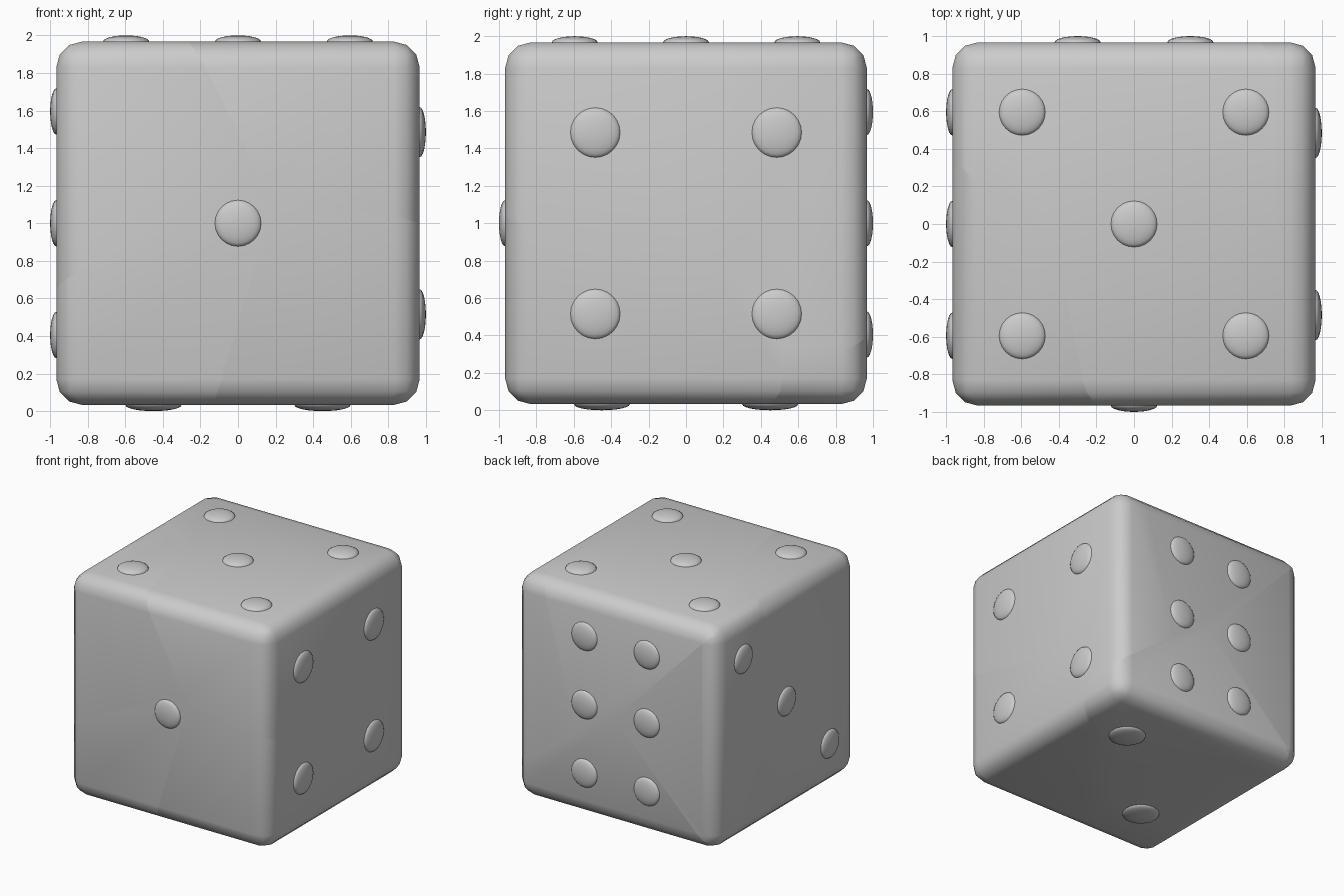
import bpy, bmesh
from math import radians
from mathutils import Vector, Matrix

if "Cube" in bpy.data.objects:
    bpy.data.objects.remove(bpy.data.objects["Cube"])

HALF, BEVEL, CENTRE = 0.967, 0.137, Vector((0, 0, 1.0))
PIP_DEPTH = 0.033


def finish(bm, name):
    bmesh.ops.recalc_face_normals(bm, faces=bm.faces)
    mesh = bpy.data.meshes.new(name)
    bm.to_mesh(mesh)
    bm.free()
    obj = bpy.data.objects.new(name, mesh)
    bpy.context.collection.objects.link(obj)
    bpy.ops.object.select_all(action='DESELECT')
    obj.select_set(True)
    bpy.context.view_layer.objects.active = obj
    bpy.ops.object.shade_smooth_by_angle(angle=radians(35))
    return obj


# rounded cube that the shards are cut from
body = bmesh.new()
bmesh.ops.create_cube(body, size=2 * HALF, matrix=Matrix.Translation(CENTRE))
bmesh.ops.bevel(body, geom=list(body.edges), offset=BEVEL, segments=3,
                profile=0.5, affect='EDGES')

# one seed point per shard: each shard keeps the space nearest its seed
seeds = {
    "top_right": (0.96, -0.455, 1.86),
    "front_left": (-0.965, -0.84, 0.875),
    "bottom_front": (0.71, -0.93, 0.07),
    "lower_left": (-0.81, -0.95, 0.53),
    "back_right": (0.83, 0.96, 1.765),
    "bottom_back": (-0.45, 0.90, 0.05),
    "top_back": (0.50, 0.95, 1.85),
    "back_left": (-0.903, 0.95, 0.50),
    "bottom_left": (-0.89, 0.25, 0.05),
}
for name, seed in seeds.items():
    bm = body.copy()
    a = Vector(seed)
    for other, point in seeds.items():
        if other == name:
            continue
        b = Vector(point)
        bmesh.ops.bisect_plane(bm, geom=bm.verts[:] + bm.edges[:] + bm.faces[:],
                               dist=1e-5, plane_co=(a + b) / 2,
                               plane_no=(b - a).normalized(), clear_outer=True)
        rim = [e for e in bm.edges if e.is_boundary]
        if rim:
            bmesh.ops.holes_fill(bm, edges=rim, sides=0)
    finish(bm, "shard_" + name)
body.free()

# raised lens-shaped pips: face normal, face u and v axes, radius, (u, v) spots
X, Y, Z = Vector((1, 0, 0)), Vector((0, 1, 0)), Vector((0, 0, 1))
t, q, w = 0.595, 0.485, 0.45
faces = [
    ("front", -Y, X, Z, 0.123, [(0, 0)]),
    ("bottom", -Z, X, Y, 0.150, [(w, w), (-w, -w)]),
    ("left", -X, Y, Z, 0.123, [(t, t), (0, 0), (-t, -t)]),
    ("right", X, Y, Z, 0.133, [(u, v) for u in (-q, q) for v in (-q, q)]),
    ("top", Z, X, Y, 0.123, [(0, 0)] + [(u, v) for u in (-t, t) for v in (-t, t)]),
    ("back", Y, X, Z, 0.123, [(u, v) for u in (-0.3, 0.3) for v in (-t, 0, t)]),
]
for side, n, u, v, radius, spots in faces:
    turn = n.to_track_quat('Z', 'Y').to_matrix().to_4x4()
    size = Matrix.Diagonal((radius, radius, PIP_DEPTH, 1))
    for i, (a, b) in enumerate(spots):
        bm = bmesh.new()
        place = Matrix.Translation(CENTRE + n * HALF + u * a + v * b)
        bmesh.ops.create_uvsphere(bm, u_segments=24, v_segments=12, radius=1,
                                  matrix=place @ turn @ size)
        finish(bm, f"pip_{side}_{i + 1}")
